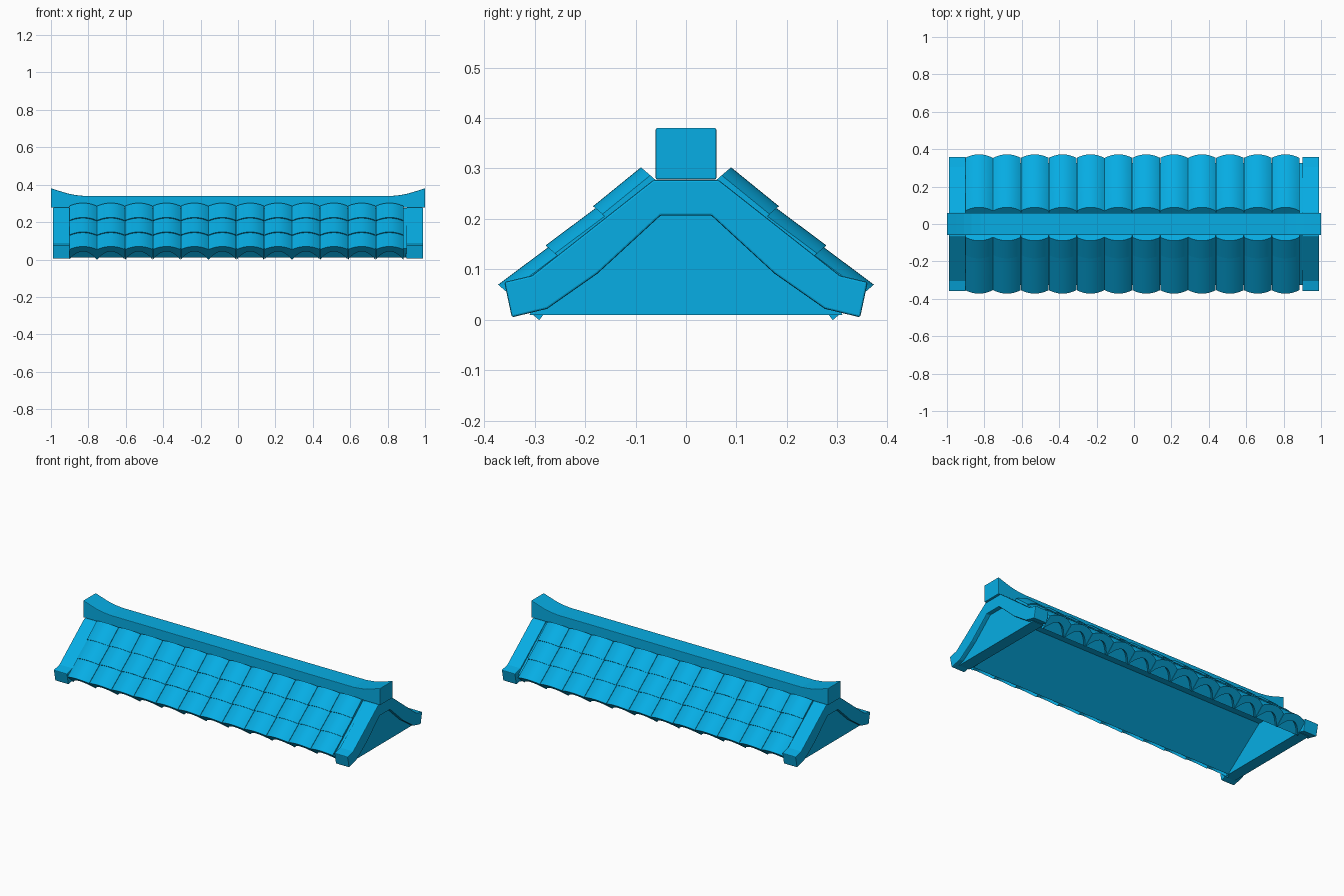
import bpy, bmesh, math
from mathutils import Vector

cube = bpy.data.objects.get("Cube")
if cube:
    bpy.data.objects.remove(cube, do_unlink=True)

blue = bpy.data.materials.new("roof blue")
blue.use_nodes = True
blue.diffuse_color = (0.002, 0.42, 0.78, 1)
blue.node_tree.nodes["Principled BSDF"].inputs["Base Color"].default_value = blue.diffuse_color


def add_prism(bm, start, end):
    """Solid joining two matching outlines."""
    a = [bm.verts.new(p) for p in start]
    b = [bm.verts.new(p) for p in end]
    n = len(a)
    bm.faces.new(a)
    bm.faces.new(b[::-1])
    for i in range(n):
        bm.faces.new((a[i], b[i], b[(i + 1) % n], a[(i + 1) % n]))


def finish(name, bm, bevel=0.0, smooth=False):
    bmesh.ops.recalc_face_normals(bm, faces=bm.faces)
    mesh = bpy.data.meshes.new(name)
    bm.to_mesh(mesh)
    bm.free()
    mesh.materials.append(blue)
    obj = bpy.data.objects.new(name, mesh)
    bpy.context.collection.objects.link(obj)
    if bevel:
        mod = obj.modifiers.new("soft edges", 'BEVEL')
        mod.width, mod.segments = bevel, 2
        mod.limit_method = 'ANGLE'
    if smooth:
        bpy.ops.object.select_all(action='DESELECT')
        obj.select_set(True)
        bpy.context.view_layer.objects.active = obj
        bpy.ops.object.shade_smooth_by_angle(angle=math.radians(35))


def mirrored(half):
    """Complete a y,z outline from its positive y half."""
    return half + [(-y, z) for y, z in reversed(half)]


def arch(outer, inner):
    """Closed y,z outline of a hollow roof section."""
    return mirrored(outer) + mirrored(inner[::-1])[::-1]


def extrude_x(name, outline, x0, x1, bevel=0.0):
    bm = bmesh.new()
    add_prism(bm, [(x0, y, z) for y, z in outline], [(x1, y, z) for y, z in outline])
    finish(name, bm, bevel)


# Hollow roof slab, open underneath
slab = arch([(0.325, 0.06), (0.06, 0.275)], [(0.022, 0.212), (0.28, 0.012)])
extrude_x("roof_slab", slab, -0.9, 0.9)

# Gable bands and their filling panels at both ends
band = arch([(0.36, 0.075), (0.305, 0.088), (0.065, 0.277)],
            [(0.05, 0.207), (0.175, 0.092), (0.275, 0.022), (0.345, 0.005)])
panel = mirrored([(0.31, 0.01), (0.29, 0.05), (0.055, 0.24)])
for name, side in (("left", 1), ("right", -1)):
    extrude_x(name + "_gable_band", band, side * 0.9, side * 0.99, 0.004)
    extrude_x(name + "_gable_panel", panel, side * 0.895, side * 0.965)

# Ridge beam with upswept ends
sweep = [(0.82, 0.34), (0.87, 0.345), (0.91, 0.353), (0.95, 0.365), (1.0, 0.381)]
ridge = [(-1, 0.278), (1, 0.278)] + sweep[::-1] + [(-x, z) for x, z in sweep]
bm = bmesh.new()
add_prism(bm, [(x, -0.06, z) for x, z in ridge], [(x, 0.06, z) for x, z in ridge])
finish("ridge_beam", bm, 0.003)

# Barrel tiles: three overlapping rows of twelve per slope
COLUMNS, ROWS, SEGMENTS = 12, 3, 12
WIDTH, LENGTH = 0.149, 0.122
TOP = Vector((0, 0.09, 0.303))
DOWN = Vector((0, 0.771, -0.637))
NORMAL = Vector((0, 0.637, 0.771))


def tile_outline(x, s, drop, leg, side):
    """Arched top with a hollow underside between two pointed legs."""
    points = []
    for under in (False, True):
        for i in range(SEGMENTS + 1):
            t = 2 * i / SEGMENTS - 1
            if under:
                t = -t
            d = 0.04 + (leg - 0.04) * t * t if under else drop + 0.024 * t * t
            p = TOP + DOWN * (s - 0.17 * d) - NORMAL * d
            points.append((x + t * (WIDTH / 2 - 0.001), side * p.y, p.z))
    return points


for name, side in (("front_tiles", -1), ("back_tiles", 1)):
    bm = bmesh.new()
    for row in range(ROWS):
        upper = row * LENGTH
        leg = 0.106 if row == ROWS - 1 else 0.08
        for col in range(COLUMNS):
            x = -0.903 + WIDTH * (col + 0.5)
            add_prism(bm, tile_outline(x, upper, 0.006 if row else 0.001, 0.08, side),
                      tile_outline(x, upper + LENGTH, 0.0, leg, side))
    finish(name, bm, smooth=True)
